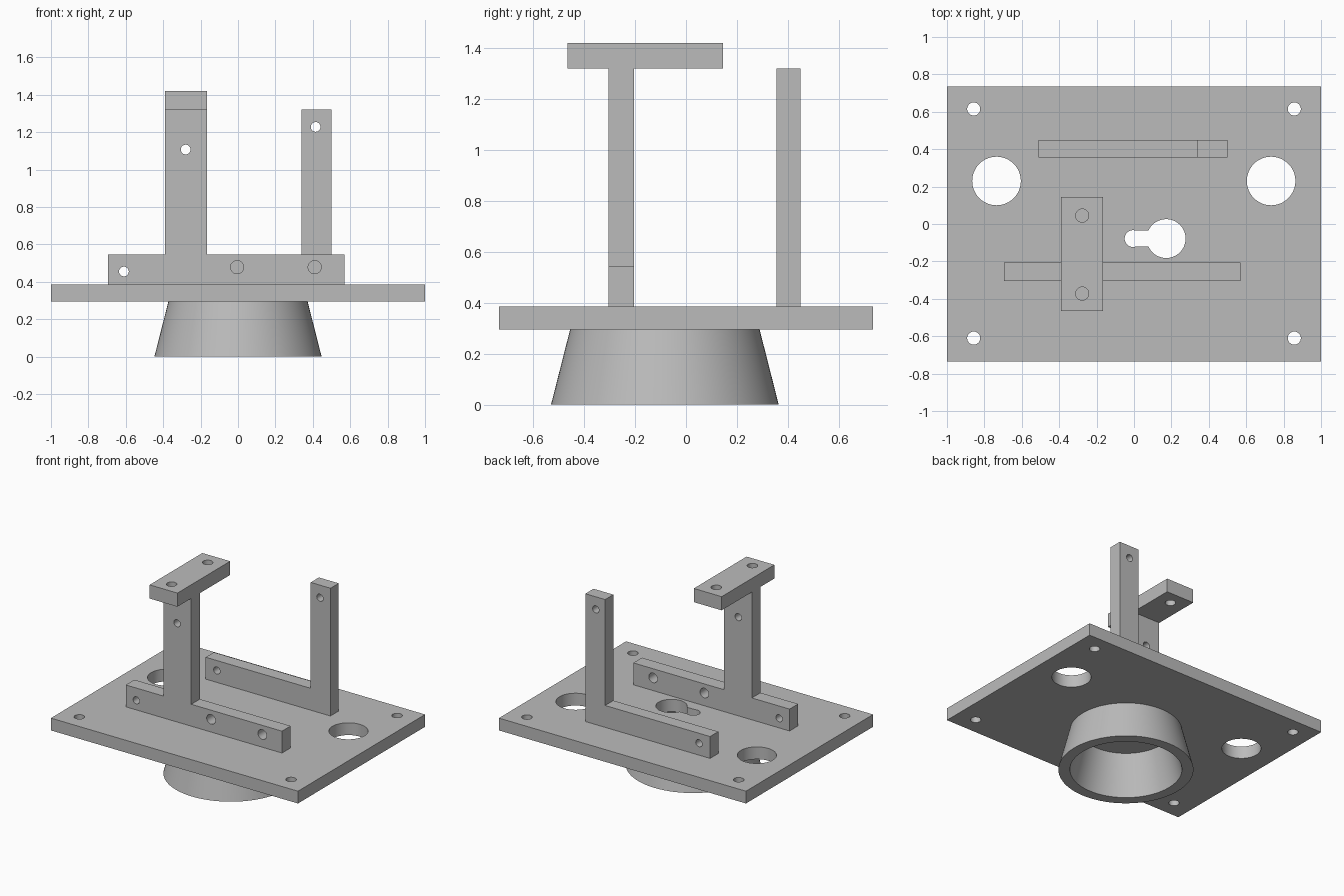
import bpy, bmesh, math
from mathutils import Matrix, Vector

cube = bpy.data.objects.get("Cube")
if cube:
    bpy.data.objects.remove(cube, do_unlink=True)

grey = bpy.data.materials.new("plain grey")
grey.use_nodes = True
grey.diffuse_color = (0.5, 0.5, 0.5, 1)
grey.node_tree.nodes["Principled BSDF"].inputs["Base Color"].default_value = (0.5, 0.5, 0.5, 1)


def new_object(name, bm):
    bmesh.ops.recalc_face_normals(bm, faces=bm.faces)
    mesh = bpy.data.meshes.new(name)
    bm.to_mesh(mesh)
    bm.free()
    mesh.materials.append(grey)
    obj = bpy.data.objects.new(name, mesh)
    bpy.context.collection.objects.link(obj)
    return obj


def extrude(name, points, direction):
    """Solid made by pushing a closed outline along a direction."""
    bm = bmesh.new()
    face = bm.faces.new([bm.verts.new(p) for p in points])
    moved = bmesh.ops.extrude_face_region(bm, geom=[face])["geom"]
    verts = [v for v in moved if isinstance(v, bmesh.types.BMVert)]
    bmesh.ops.translate(bm, verts=verts, vec=Vector(direction))
    return new_object(name, bm)


def box(name, x0, x1, y0, y1, z0, z1):
    outline = [(x0, y0, z0), (x1, y0, z0), (x1, y1, z0), (x0, y1, z0)]
    return extrude(name, outline, (0, 0, z1 - z0))


def drill(centre, radius, axis, length=0.3):
    """Cylindrical cutter along y or z."""
    turn = Matrix.Rotation(math.pi / 2, 4, "X") if axis == "y" else Matrix()
    bm = bmesh.new()
    bmesh.ops.create_cone(bm, cap_ends=True, segments=48, radius1=radius, radius2=radius,
                          depth=length, matrix=Matrix.Translation(centre) @ turn)
    return new_object("cutter", bm)


def cut(obj, cutters):
    """Subtract the cutters, bake the result and remove the helpers."""
    for c in cutters:
        c.hide_render = True
        mod = obj.modifiers.new("cut", "BOOLEAN")
        mod.operation, mod.solver, mod.object = "DIFFERENCE", "EXACT", c
    graph = bpy.context.evaluated_depsgraph_get()
    baked = bpy.data.meshes.new_from_object(obj.evaluated_get(graph))
    obj.modifiers.clear()
    obj.data = baked
    for c in cutters:
        bpy.data.objects.remove(c, do_unlink=True)


PLATE_LOW, PLATE_TOP, BAR_TOP, POST_TOP = 0.295, 0.385, 0.545, 1.32
RING_Y = -0.083

# Base plate with corner holes, two large holes and a keyhole
plate = box("base_plate", -1, 1, -0.735, 0.735, PLATE_LOW, PLATE_TOP)
holes = [drill((x, y, 0.34), 0.035, "z") for x in (-0.857, 0.857) for y in (-0.61, 0.615)]
holes += [drill((x, 0.23, 0.34), 0.13, "z") for x in (-0.735, 0.733)]
holes += [drill((0.172, -0.078, 0.34), 0.104, "z"), drill((-0.005, -0.078, 0.34), 0.045, "z"),
          box("cutter", -0.005, 0.12, -0.12, -0.036, 0.2, 0.5)]
cut(plate, holes)

# Hollow flared ring under the plate
bm = bmesh.new()
section = [(0.447, 0), (0.372, PLATE_LOW), (0.297, PLATE_LOW), (0.371, 0)]
verts = [bm.verts.new((r, RING_Y, z)) for r, z in section]
edges = [bm.edges.new((verts[i], verts[i - 1])) for i in range(len(verts))]
bmesh.ops.spin(bm, geom=verts + edges, cent=(0, RING_Y, 0), axis=(0, 0, 1),
               angle=math.tau, steps=96, use_duplicate=False)
bmesh.ops.remove_doubles(bm, verts=bm.verts, dist=0.0005)
ring = new_object("flared_ring", bm)


def bracket(name, bar, post, y0, y1, hole_list):
    """Low bar with an upright post, drilled from front to back."""
    path = [(bar[0], PLATE_TOP), (bar[1], PLATE_TOP), (bar[1], BAR_TOP), (post[1], BAR_TOP),
            (post[1], POST_TOP), (post[0], POST_TOP), (post[0], BAR_TOP), (bar[0], BAR_TOP)]
    if post[1] == bar[1]:
        del path[2:4]
    obj = extrude(name, [(x, y0, z) for x, z in path], (0, y1 - y0, 0))
    cut(obj, [drill((x, (y0 + y1) / 2, z), r, "y") for x, z, r in hole_list])
    return obj


# Front and rear uprights
front = bracket("front_bracket", (-0.695, 0.57), (-0.39, -0.165), -0.305, -0.205,
                [(-0.61, 0.455, 0.026), (-0.005, 0.478, 0.035),
                 (0.41, 0.478, 0.035), (-0.28, 1.107, 0.026)])
rear = bracket("rear_bracket", (-0.51, 0.5), (0.34, 0.5), 0.355, 0.45,
               [(-0.42, 0.472, 0.026), (0.415, 1.228, 0.026)])

# Drilled pad on top of the front post
pad = box("top_pad", -0.39, -0.165, -0.465, 0.145, POST_TOP, 1.42)
cut(pad, [drill((-0.277, y, 1.37), 0.035, "z") for y in (-0.372, 0.045)])

# Smooth round walls, keep crisp edges
bpy.ops.object.select_all(action="DESELECT")
for obj in (plate, ring, front, rear, pad):
    obj.select_set(True)
bpy.context.view_layer.objects.active = plate
bpy.ops.object.shade_smooth_by_angle(angle=math.radians(30))
